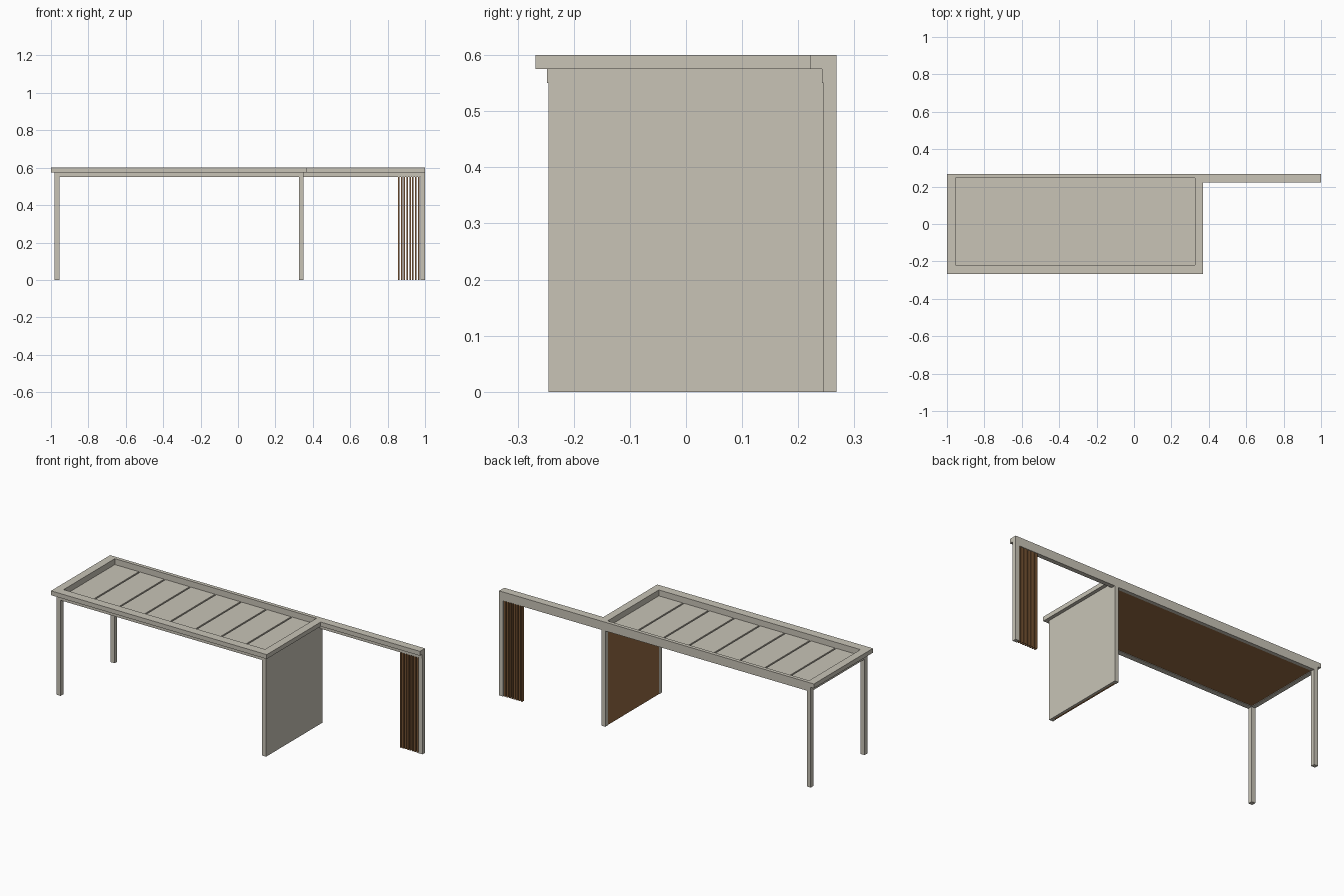
import bpy
import bmesh
from mathutils import Vector

cube = bpy.data.objects.get("Cube")
if cube:
    bpy.data.objects.remove(cube, do_unlink=True)


def material(name, color):
    mat = bpy.data.materials.new(name)
    mat.use_nodes = True
    mat.diffuse_color = (*color, 1)
    mat.node_tree.nodes["Principled BSDF"].inputs["Base Color"].default_value = (*color, 1)
    return mat


stone = material("warm grey", (0.58, 0.55, 0.47))
wood = material("brown wood", (0.30, 0.145, 0.055))


def build(name, boxes, mat):
    """One object made of boxes, each given as x, y and z ranges."""
    bm = bmesh.new()
    for ranges in boxes:
        low = Vector([r[0] for r in ranges])
        high = Vector([r[1] for r in ranges])
        made = bmesh.ops.create_cube(bm, size=1)
        for v in made["verts"]:
            v.co = (low + high) / 2 + v.co * (high - low)
    mesh = bpy.data.meshes.new(name)
    bm.to_mesh(mesh)
    bm.free()
    mesh.materials.append(mat)
    obj = bpy.data.objects.new(name, mesh)
    bpy.context.collection.objects.link(obj)
    return obj


def ring(name, outer_x, outer_y, inner_x, inner_y, z, mat):
    """Rectangular frame with a rectangular opening."""
    bm = bmesh.new()
    loops = []
    for height in z:
        for xs, ys in ((outer_x, outer_y), (inner_x, inner_y)):
            corners = ((0, 0), (1, 0), (1, 1), (0, 1))
            loops.append([bm.verts.new((xs[i], ys[j], height)) for i, j in corners])
    out_low, in_low, out_top, in_top = loops
    for a, b in ((out_low, out_top), (out_top, in_top), (in_top, in_low), (in_low, out_low)):
        for i in range(4):
            j = (i + 1) % 4
            bm.faces.new((a[i], a[j], b[j], b[i]))
    bmesh.ops.recalc_face_normals(bm, faces=bm.faces)
    mesh = bpy.data.meshes.new(name)
    bm.to_mesh(mesh)
    bm.free()
    mesh.materials.append(mat)
    bpy.context.collection.objects.link(bpy.data.objects.new(name, mesh))


# Shared limits
open_x, open_y = (-0.955, 0.325), (-0.218, 0.247)
left_post, wall_post, end_post = (-0.98, -0.955), (0.325, 0.35), (0.975, 1.0)
front_y, back_y = (-0.245, -0.22), (0.245, 0.268)
under, step, top = 0.55, 0.575, 0.6

# Stepped roof edge
ring("roof_fascia", (-1, 0.37), (-0.268, 0.268), open_x, open_y, (step, top), stone)
ring("roof_lower_frame", (-0.98, 0.35), (-0.248, 0.268), open_x, open_y, (under, step), stone)

# Ceiling boards and the deck on top of them
build("ceiling", [(open_x, open_y, (0.553, 0.556))], wood)
build("roof_deck", [(open_x, open_y, (0.556, 0.559))], stone)

# Row of roof panels
count, gap = 8, 0.009
pitch = (open_x[1] - open_x[0] + gap) / count
panels = []
for i in range(count):
    x = open_x[0] + i * pitch
    panels.append(((x, x + pitch - gap), open_y, (0.558, 0.566)))
build("roof_panels", panels, stone)

# Beam reaching out to the side
build("side_beam", [((0.37, 1), (0.222, 0.268), (step, top)),
                    ((0.35, 1), (0.242, 0.268), (under, step))], stone)

# Posts
posts = [(x, y, (0, under)) for x, y in (
    (left_post, front_y), (left_post, back_y),
    (wall_post, front_y), (wall_post, back_y), (end_post, back_y))]
build("posts", posts, stone)

# Side wall: plain outside, wood lining in two sheets inside
wall_y = (front_y[1], back_y[0])
build("wall_outer", [((0.338, 0.35), wall_y, (0, under))], stone)
build("wall_lining", [((0.327, 0.338), (wall_y[0], -0.087), (0, under)),
                      ((0.327, 0.338), (-0.084, wall_y[1]), (0, under))], wood)

# Screen of upright slats beside the end post
slats = []
for i in range(8):
    x = 0.855 + i * 0.0152
    slats.append(((x, x + 0.0085), (0.247, 0.265), (0, under)))
build("screen_slats", slats, wood)
